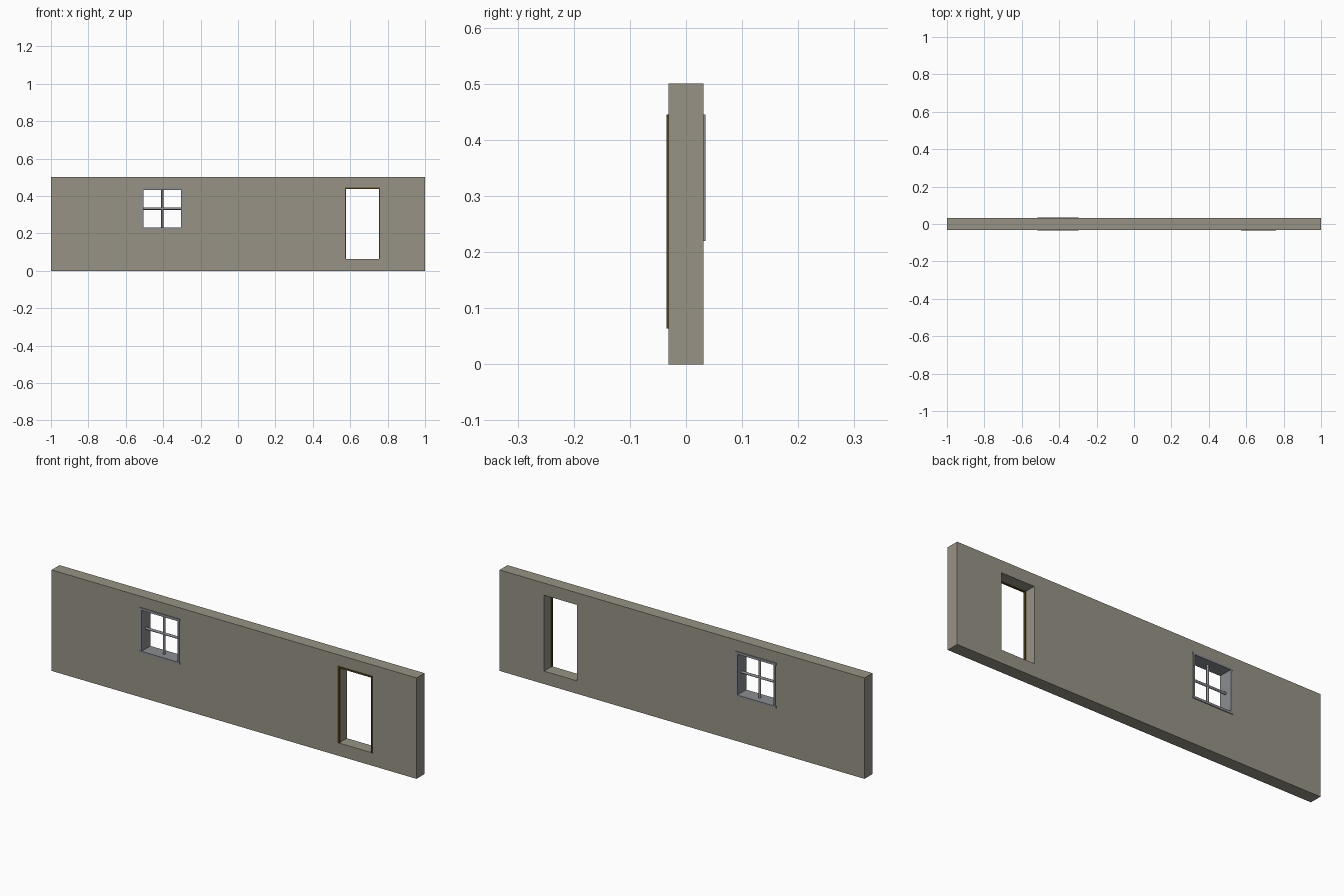
import bpy
import math

if "Cube" in bpy.data.objects:
    bpy.data.objects.remove(bpy.data.objects["Cube"])


def material(name, rgb):
    m = bpy.data.materials.new(name)
    m.diffuse_color = (*rgb, 1)
    m.use_nodes = True
    m.node_tree.nodes["Principled BSDF"].inputs["Base Color"].default_value = m.diffuse_color
    return m


STONE = material("wall_plaster", (0.31, 0.29, 0.235))
STEEL = material("window_grey", (0.26, 0.27, 0.29))
WOOD = material("door_wood", (0.10, 0.065, 0.012))


def box(name, x, y, z, mat=None):
    """Box from (min, max) ranges on each axis."""
    bpy.ops.mesh.primitive_cube_add(size=1, location=[sum(r) / 2 for r in (x, y, z)])
    ob = bpy.context.object
    ob.name = name
    ob.scale = [r[1] - r[0] for r in (x, y, z)]
    bpy.ops.object.transform_apply(location=False, rotation=False, scale=True)
    if mat:
        ob.data.materials.append(mat)
    return ob


def rod(name, loc, length, rotation):
    bpy.ops.mesh.primitive_cylinder_add(vertices=12, radius=0.006, depth=length,
                                        location=loc, rotation=rotation)
    ob = bpy.context.object
    ob.name = name
    ob.data.materials.append(STEEL)
    bpy.ops.object.shade_smooth_by_angle(angle=math.radians(40))


def cut(target, x, z):
    """Cut a rectangular opening right through the wall."""
    cutter = box("opening_cutter", x, (-0.1, 0.1), z)
    cutter.hide_render = True
    mod = target.modifiers.new("opening", 'BOOLEAN')
    mod.operation = 'DIFFERENCE'
    mod.solver = 'EXACT'
    mod.object = cutter
    bpy.context.view_layer.objects.active = target
    bpy.ops.object.modifier_apply(modifier=mod.name)
    bpy.data.objects.remove(cutter)


# Wall slab with a window and a door opening
wall = box("wall", (-1, 1), (-0.031, 0.031), (0, 0.5), STONE)
cut(wall, (-0.509, -0.302), (0.226, 0.439))
cut(wall, (0.575, 0.756), (0.064, 0.44))

# Window frame lining the full depth of the opening
depth = (-0.035, 0.035)
for name, z in (("window_sill", (0.22, 0.231)), ("window_head", (0.433, 0.445))):
    box(name, (-0.517, -0.296), depth, z, STEEL)
for name, x in (("window_left_jamb", (-0.513, -0.504)), ("window_right_jamb", (-0.306, -0.298))):
    box(name, x, depth, (0.231, 0.433), STEEL)

# Crossed window bars
rod("window_vertical_bar", (-0.405, 0, 0.332), 0.204, (0, 0, 0))
rod("window_horizontal_bar", (-0.405, 0, 0.332), 0.2, (0, math.pi / 2, 0))

# Slim door frame on the front edge of the opening
door_depth = (-0.035, -0.025)
for name, x in (("door_left_jamb", (0.571, 0.578)), ("door_right_jamb", (0.753, 0.76))):
    box(name, x, door_depth, (0.064, 0.437), WOOD)
box("door_head", (0.571, 0.76), door_depth, (0.437, 0.444), WOOD)
